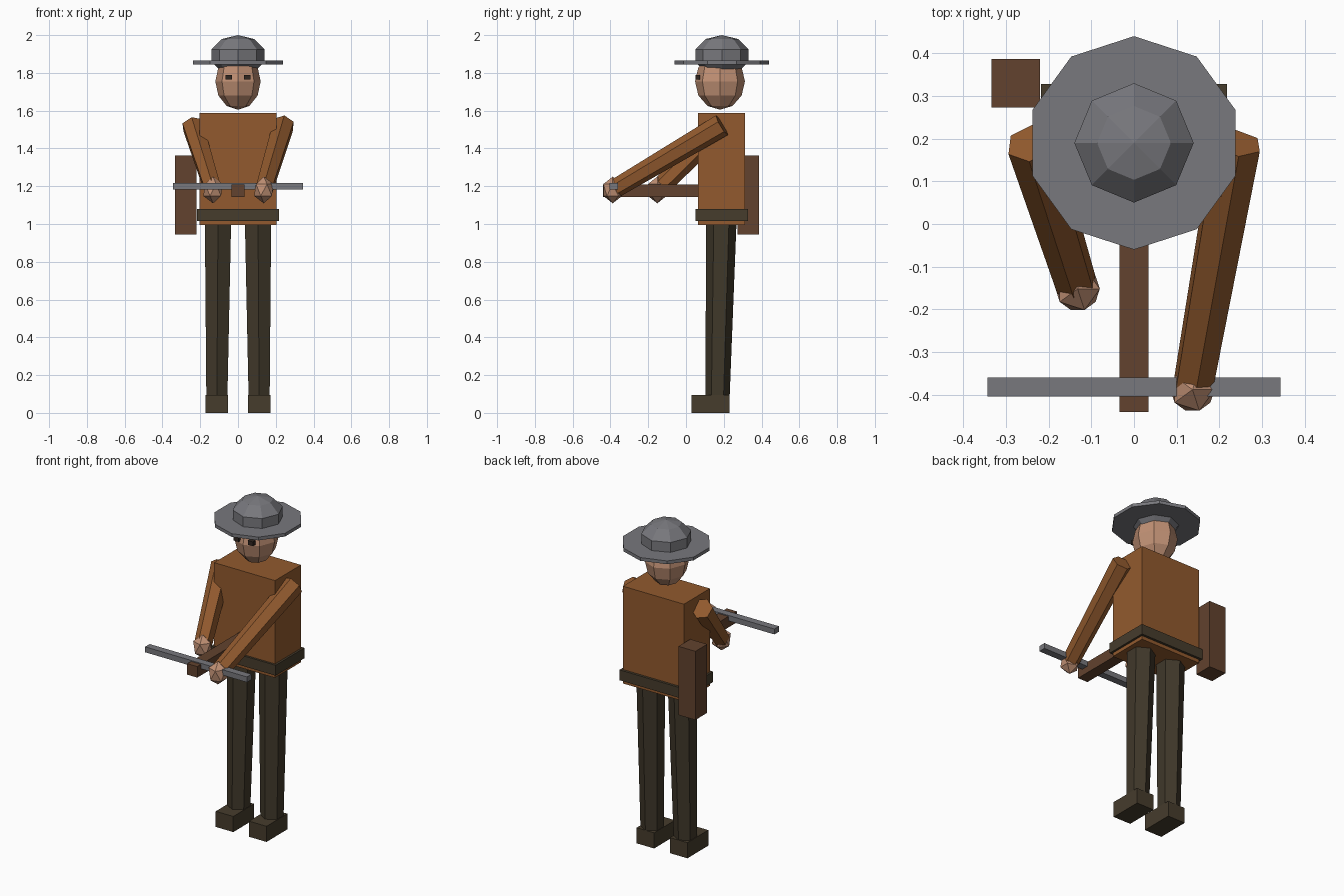
import bpy
import bmesh
from mathutils import Vector, Matrix

if "Cube" in bpy.data.objects:
    bpy.data.objects.remove(bpy.data.objects["Cube"])


def material(name, r, g, b):
    m = bpy.data.materials.new(name)
    lin = [((c / 255 + 0.055) / 1.055) ** 2.4 for c in (r, g, b)]
    m.diffuse_color = (*lin, 1)
    m.use_nodes = True
    m.node_tree.nodes["Principled BSDF"].inputs["Base Color"].default_value = m.diffuse_color
    return m


CLOTH = material("orange brown cloth", 146, 90, 46)
TROUSER = material("dark trousers", 64, 56, 42)
LEATHER = material("dark leather", 70, 60, 44)
WOOD = material("brown wood", 98, 66, 46)
STEEL = material("grey steel", 120, 120, 125)
SKIN = material("skin", 192, 144, 116)
EYE = material("dark eye", 48, 38, 32)

CY = 0.19  # body axis in y


def finish(name, bm, mat):
    bmesh.ops.recalc_face_normals(bm, faces=bm.faces)
    me = bpy.data.meshes.new(name)
    bm.to_mesh(me)
    bm.free()
    me.materials.append(mat)
    ob = bpy.data.objects.new(name, me)
    bpy.context.collection.objects.link(ob)
    return ob


def box(name, mat, lo, hi):
    lo, hi = Vector(lo), Vector(hi)
    bm = bmesh.new()
    bmesh.ops.create_cube(bm, size=1, matrix=Matrix.Translation((lo + hi) / 2) @ Matrix.Diagonal((*(hi - lo), 1)))
    return finish(name, bm, mat)


def limb(name, mat, a, b, ra, rb, sides=6):
    """Tapered prism from a to b."""
    a, b = Vector(a), Vector(b)
    d = b - a
    rot = Vector((0, 0, 1)).rotation_difference(d).to_matrix().to_4x4()
    bm = bmesh.new()
    bmesh.ops.create_cone(bm, cap_ends=True, segments=sides, radius1=ra, radius2=rb,
                          depth=d.length, matrix=Matrix.Translation((a + b) / 2) @ rot)
    return finish(name, bm, mat)


def ball(name, mat, centre, scale, rings):
    """Eight-sided low-poly sphere."""
    bm = bmesh.new()
    bmesh.ops.create_uvsphere(bm, u_segments=8, v_segments=rings, radius=1,
                              matrix=Matrix.Translation(centre) @ Matrix.Diagonal((*scale, 1)))
    return finish(name, bm, mat)


# Torso and belt
box("torso", CLOTH, (-0.205, 0.063, 0.995), (0.205, 0.313, 1.587))
box("belt", LEATHER, (-0.218, 0.05, 1.017), (0.218, 0.328, 1.08))

# Head and hat
ball("head", SKIN, (0, 0.18, 1.755), (0.12, 0.132, 0.15), 6)
ball("hat_crown", STEEL, (0, CY, 1.8915), (0.147, 0.147, 0.1085), 5)
limb("hat_brim", STEEL, (0, CY, 1.845), (0, CY, 1.865), 0.25, 0.25, 10)

# Paired parts: eyes, legs, shoes, arms and hands
for side, s, hand_y in (("left", -1, -0.152), ("right", 1, -0.388)):
    ex = s * 0.048
    box(side + "_eye", EYE, (ex - 0.017, 0.05, 1.764), (ex + 0.017, 0.075, 1.79))
    limb(side + "_leg", TROUSER, (s * 0.112, 0.166, 0.06), (s * 0.106, 0.187, 1.0), 0.064, 0.08)
    sx = s * 0.112
    box(side + "_shoe", LEATHER, (sx - 0.059, 0.03, 0), (sx + 0.059, 0.231, 0.095))

    hand = Vector((s * 0.137 if s > 0 else -0.132, hand_y, 1.18))
    shoulder = Vector((s * 0.24, CY, 1.523))
    wrist = hand + (shoulder - hand).normalized() * 0.015
    limb(side + "_arm", CLOTH, wrist, shoulder, 0.05, 0.061)
    bm = bmesh.new()
    bmesh.ops.create_icosphere(bm, subdivisions=1, radius=0.058,
                               matrix=Matrix.Translation(hand) @ Matrix.Diagonal((1, 1, 1.22, 1)))
    finish(side + "_hand", bm, SKIN)

# Crossbow
box("crossbow_stock", WOOD, (-0.034, -0.44, 1.143), (0.034, 0.1, 1.21))
box("crossbow_bow", STEEL, (-0.343, -0.404, 1.183), (0.343, -0.36, 1.216))

# Quiver at the hip
box("quiver", WOOD, (-0.334, 0.273, 0.945), (-0.22, 0.387, 1.363))
